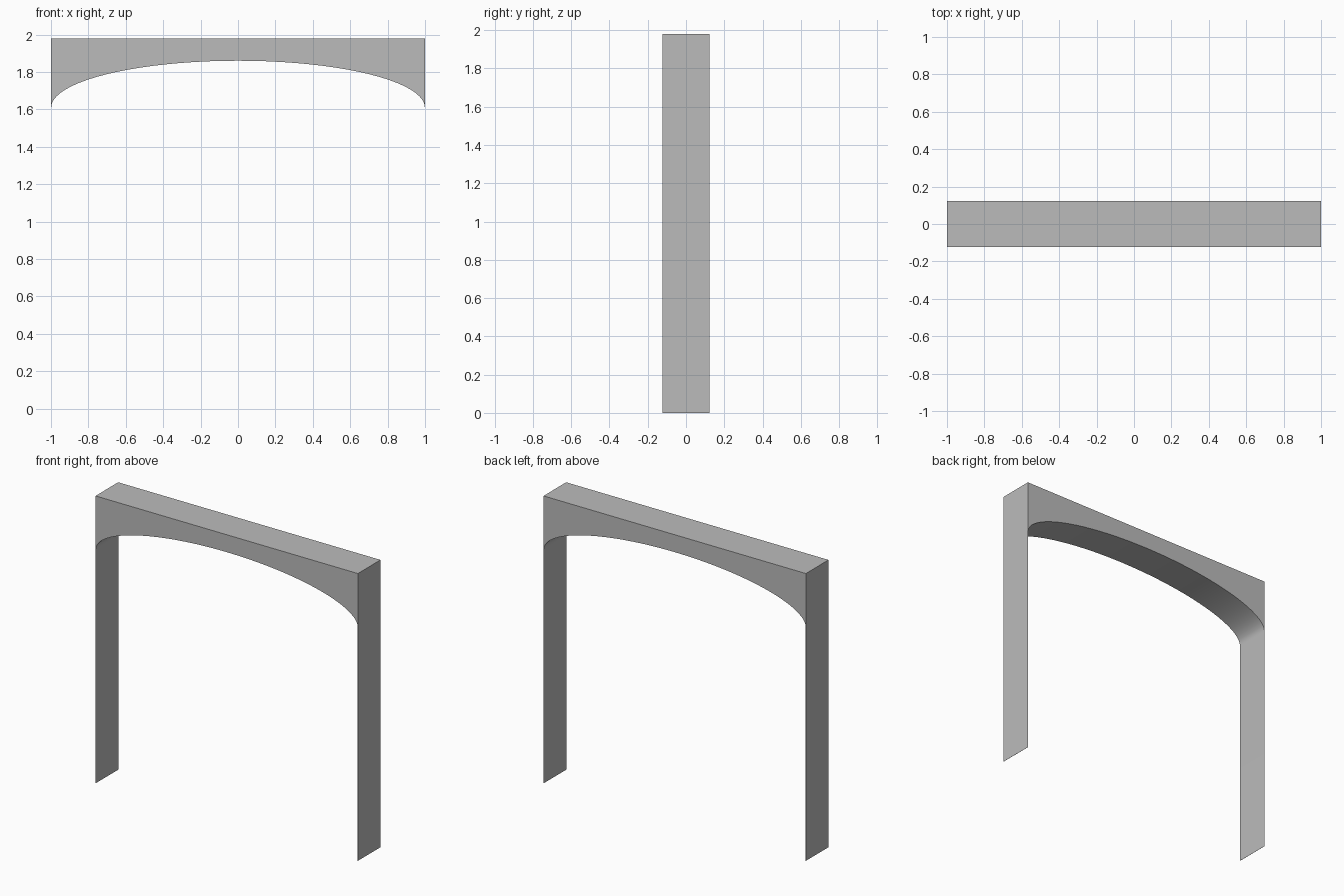
import bpy, bmesh
from math import cos, sin, pi

cube = bpy.data.objects.get("Cube")
if cube:
    bpy.data.objects.remove(cube, do_unlink=True)

# Overall sizes
HALF_W, HALF_D, TOP = 1.0, 0.123, 1.98
SPRING, RISE, SHEET = 1.61, 0.25, 0.001
SEGMENTS = 40

grey = bpy.data.materials.new("plain_grey")
grey.use_nodes = True
colour = (0.5, 0.5, 0.5, 1)
grey.diffuse_color = colour
grey.node_tree.nodes["Principled BSDF"].inputs["Base Color"].default_value = colour

# Inner edge: up one thin leg, over the flattened arch, down the other
inner_w = HALF_W - SHEET
inner = [(inner_w, 0)]
for i in range(SEGMENTS + 1):
    a = pi * i / SEGMENTS
    inner.append((inner_w * cos(a), SPRING + RISE * sin(a)))
inner.append((-inner_w, 0))

# Outer edge: follows the inner edge along the legs and the flat top
outer = [(HALF_W, 0)] + [(x * HALF_W / inner_w, TOP) for x, z in inner[1:-1]] + [(-HALF_W, 0)]

# Sweep the outline through the depth
bm = bmesh.new()
def ring(points, y):
    return [bm.verts.new((x, y, z)) for x, z in points]

fi, fo = ring(inner, -HALF_D), ring(outer, -HALF_D)
bi, bo = ring(inner, HALF_D), ring(outer, HALF_D)
for a, b in ((fi, fo), (fo, bo), (bo, bi), (bi, fi)):
    for k in range(len(a) - 1):
        bm.faces.new((a[k], a[k + 1], b[k + 1], b[k]))
for k in (0, -1):
    bm.faces.new((fi[k], fo[k], bo[k], bi[k]))
bmesh.ops.recalc_face_normals(bm, faces=bm.faces[:])

mesh = bpy.data.meshes.new("arched_opening")
bm.to_mesh(mesh)
bm.free()
mesh.materials.append(grey)
arch = bpy.data.objects.new("arched_opening", mesh)
bpy.context.collection.objects.link(arch)

# Smooth the curved underside, keep the corners sharp
bpy.context.view_layer.objects.active = arch
arch.select_set(True)
bpy.ops.object.shade_smooth_by_angle(angle=0.6)
